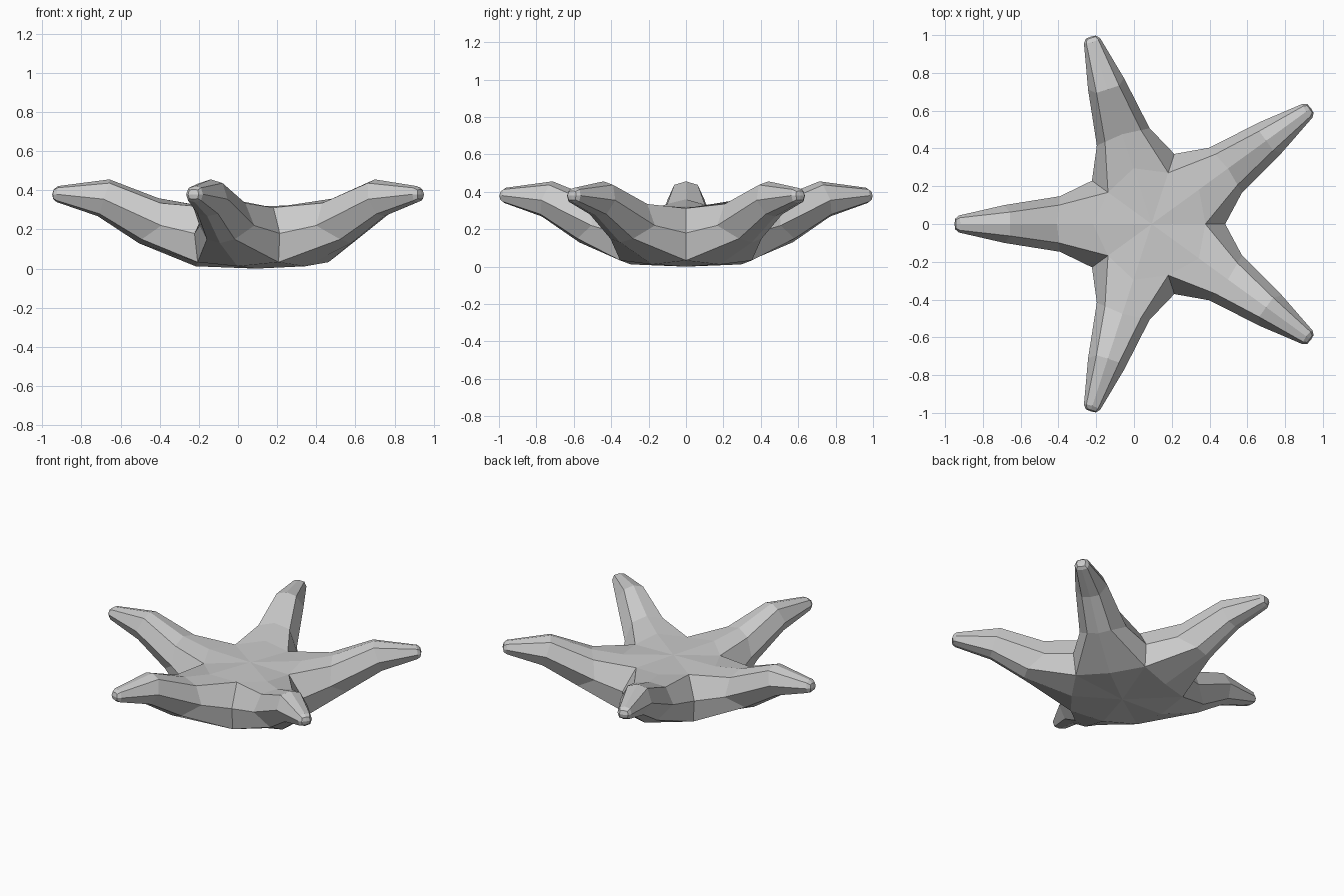
import bpy, bmesh
from math import cos, sin, radians

if "Cube" in bpy.data.objects:
    bpy.data.objects.remove(bpy.data.objects["Cube"])

CX = 0.093  # star centre, so that the overall bounds are centred

# half cross-sections along one arm: (distance, half width, height)
# order: top ridge, shoulder, widest side, lower edge, keel
SECTIONS = [
    [(0.50, 0, 0.36), (0.49, 0.10, 0.335), (0.485, 0.147, 0.22), (0.585, 0.075, 0.15), (0.60, 0, 0.13)],
    [(0.75, 0, 0.456), (0.75, 0.063, 0.437), (0.78, 0.10, 0.355), (0.80, 0.055, 0.28), (0.81, 0, 0.268)],
    [(1.012, 0, 0.422), (1.015, 0.033, 0.413), (1.02, 0.045, 0.38), (1.02, 0.035, 0.348), (1.02, 0, 0.34)],
    [(1.035, 0, 0.405), (1.035, 0.023, 0.402), (1.04, 0.028, 0.38), (1.037, 0.023, 0.358), (1.037, 0, 0.355)],
]
VALLEY = [(0.285, 0.312), (0.39, 0.18), (0.37, 0.033)]  # (distance, height) between arms

bm = bmesh.new()


def vert(angle, r, w, z):
    a = radians(angle)
    return bm.verts.new((CX + r * cos(a) - w * sin(a), r * sin(a) + w * cos(a), z))


# body centre and the shared valleys between arms
top_mid = vert(0, 0, 0, 0.318)
low_mid = vert(0, 0, 0, 0.0)
valleys = [[vert(72 * i, r, 0, z) for r, z in VALLEY] for i in range(5)]

for i in range(5):
    ang = 36 + 72 * i
    right, left = valleys[i], valleys[(i + 1) % 5]
    ridge, keel = vert(ang, 0.31, 0, 0.325), vert(ang, 0.31, 0, 0.012)
    rings = [[ridge] + left + [keel] + right[::-1]]
    # arm rings, mirrored about the arm axis
    for sec in SECTIONS:
        rings.append([vert(ang, *p) for p in sec] +
                     [vert(ang, r, -w, z) for r, w, z in sec[3:0:-1]])
    for a, b in zip(rings, rings[1:]):
        for k in range(8):
            n = (k + 1) % 8
            bm.faces.new((a[k], a[n], b[n], b[k]))
    # blunt tip
    tip = vert(ang, 1.043, 0, 0.38)
    last = rings[-1]
    for k in range(0, 8, 2):
        bm.faces.new((last[k], last[k + 1], last[(k + 2) % 8], tip))
    # upper and lower body
    for v in (left[0], right[0]):
        bm.faces.new((top_mid, ridge, v))
    for v in (left[2], right[2]):
        bm.faces.new((low_mid, keel, v))

bmesh.ops.recalc_face_normals(bm, faces=bm.faces)
mesh = bpy.data.meshes.new("starfish")
bm.to_mesh(mesh)
bm.free()
obj = bpy.data.objects.new("starfish", mesh)
bpy.context.collection.objects.link(obj)
